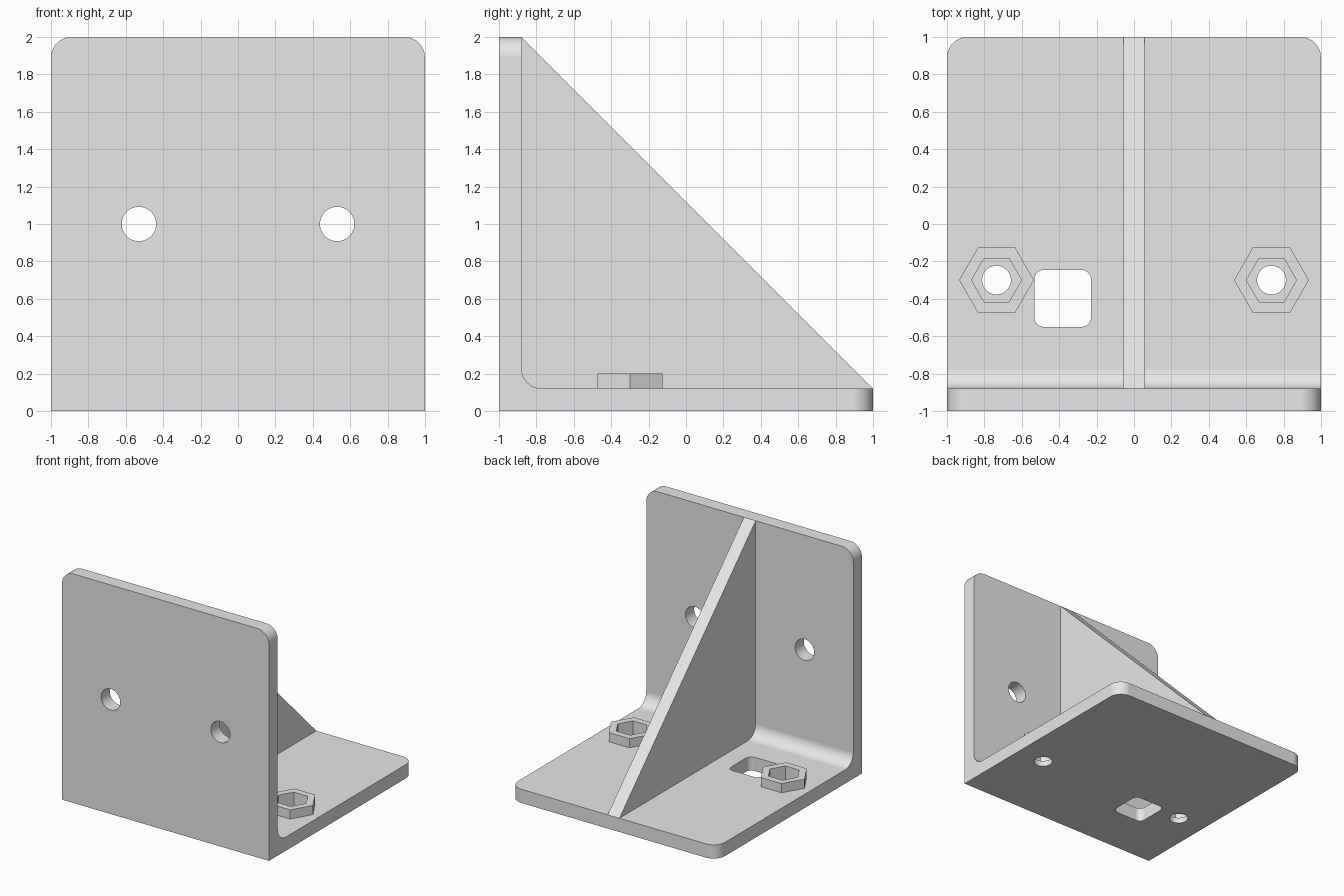
import bpy, bmesh
from math import cos, sin, pi
from mathutils import Vector

T = 0.12      # plate thickness
R = 0.11      # fillet and corner radius
SEAT = 0.05   # floor height of the nut pockets

cube = bpy.data.objects.get("Cube")
if cube:
    bpy.data.objects.remove(cube, do_unlink=True)

grey = bpy.data.materials.new("light_grey")
grey.use_nodes = True
grey.diffuse_color = (0.8, 0.8, 0.8, 1)
grey.node_tree.nodes["Principled BSDF"].inputs["Base Color"].default_value = (0.8, 0.8, 0.8, 1)


def prism(name, points, axis, low, high, round_edge=None, radius=R):
    """Extrude a flat outline along an axis, then round the chosen edges."""
    place = {"x": lambda a, b, h: (h, a, b),
             "y": lambda a, b, h: (a, h, b),
             "z": lambda a, b, h: (a, b, h)}[axis]
    bm = bmesh.new()
    base = bm.faces.new([bm.verts.new(place(a, b, low)) for a, b in points])
    top = bmesh.ops.extrude_face_region(bm, geom=[base])["geom"]
    shift = Vector(place(0, 0, high - low))
    bmesh.ops.translate(bm, vec=shift, verts=[v for v in top if isinstance(v, bmesh.types.BMVert)])
    bmesh.ops.recalc_face_normals(bm, faces=bm.faces)
    if round_edge:
        bmesh.ops.bevel(bm, geom=[e for e in bm.edges if round_edge(e)], offset=radius,
                        segments=8, profile=0.5, affect="EDGES")
    mesh = bpy.data.meshes.new(name)
    bm.to_mesh(mesh)
    bm.free()
    mesh.materials.append(grey)
    obj = bpy.data.objects.new(name, mesh)
    bpy.context.collection.objects.link(obj)
    return obj


def ring(cx, cy, radius, sides):
    return [(cx + radius * cos(2 * pi * i / sides), cy + radius * sin(2 * pi * i / sides))
            for i in range(sides)]


def apply_modifier(obj, mod):
    bpy.context.view_layer.objects.active = obj
    bpy.ops.object.modifier_apply(modifier=mod.name)


def cut(targets, cutter):
    cutter.hide_render = True
    for obj in targets:
        mod = obj.modifiers.new("cut", "BOOLEAN")
        mod.operation, mod.solver, mod.object = "DIFFERENCE", "EXACT", cutter
        apply_modifier(obj, mod)
    bpy.data.objects.remove(cutter, do_unlink=True)


def outer_corner(e):
    """Side edges at the wall top and at the rear of the floor."""
    a, b = (v.co for v in e.verts)
    if abs(a.x - b.x) > 0.01 or abs(a.x) < 0.99:
        return False
    return min(a.z, b.z) > 1.99 or min(a.y, b.y) > 0.99


# L-shaped plate with a filleted inside corner
inner = -1 + T
arc = [(inner + R + R * cos(t), T + R + R * sin(t))
       for t in (1.5 * pi - 0.5 * pi * i / 10 for i in range(11))]
plate = prism("angle_plate", [(-1, 0), (1, 0), (1, T)] + arc + [(inner, 2), (-1, 2)],
              "x", -1, 1, outer_corner)

# Triangular rib, sunk slightly into both plates
rib = prism("stiffening_rib", [(inner, 2), (1, T), (0.95, 0.06), (-0.94, 0.06), (-0.94, 1.94)],
            "x", -0.057, 0.057)
parts = [plate, rib]

# Hexagonal nut holders with pockets and bolt holes, and wall holes
for side, s in (("left", 1), ("right", -1)):
    x, y = 0.735 * s, -0.3
    holder = prism(side + "_nut_holder", ring(x, y, 0.2, 6), "z", SEAT, 0.2)
    parts.append(holder)
    cut([plate, holder], prism("pocket_cutter", ring(x, y, 0.134, 6), "z", SEAT, 0.4))
    cut([plate], prism("bolt_cutter", ring(x, y, 0.077, 40), "z", -0.2, 0.4))
    cut([plate], prism("wall_cutter", ring(0.53 * s, 1, 0.092, 40), "y", -1.2, -0.7))

# Rounded square opening in the floor
cut([plate], prism("opening_cutter", [(-0.533, -0.55), (-0.23, -0.55), (-0.23, -0.246), (-0.533, -0.246)],
                   "z", -0.2, 0.4, lambda e: abs(e.verts[0].co.z - e.verts[1].co.z) > 0.1, 0.05))

# Smooth the rounded surfaces and keep the flats flat
for obj in parts:
    bpy.ops.object.select_all(action="DESELECT")
    obj.select_set(True)
    bpy.context.view_layer.objects.active = obj
    bpy.ops.object.shade_smooth_by_angle(angle=0.5)
    mod = obj.modifiers.new("flat_normals", "WEIGHTED_NORMAL")
    mod.keep_sharp = True
